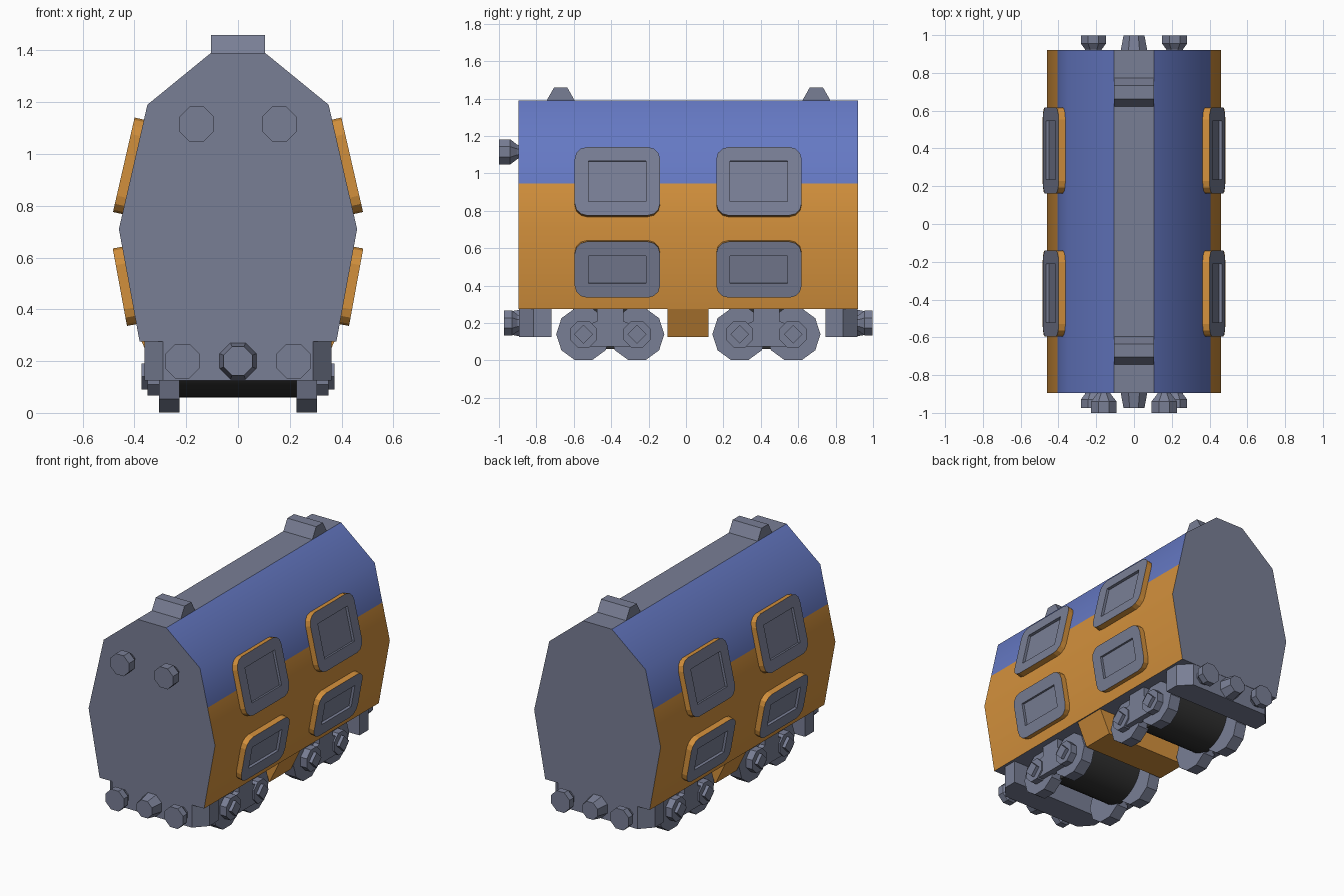
import bpy, bmesh, math
from mathutils import Vector

cube = bpy.data.objects.get("Cube")
if cube:
    bpy.data.objects.remove(cube, do_unlink=True)


def material(name, rgb):
    m = bpy.data.materials.new(name)
    m.use_nodes = True
    m.diffuse_color = (*rgb, 1)
    m.node_tree.nodes["Principled BSDF"].inputs["Base Color"].default_value = (*rgb, 1)
    return m


GREY = material("slate grey", (0.19, 0.21, 0.30))
BLUE = material("roof blue", (0.13, 0.19, 0.55))
ORANGE = material("body orange", (0.65, 0.28, 0.045))
BLACK = material("drum black", (0.03, 0.03, 0.03))


def finish(name, bm, mats, smooth=None):
    bmesh.ops.recalc_face_normals(bm, faces=bm.faces)
    me = bpy.data.meshes.new(name)
    bm.to_mesh(me)
    bm.free()
    for m in mats:
        me.materials.append(m)
    ob = bpy.data.objects.new(name, me)
    bpy.context.collection.objects.link(ob)
    if smooth:
        bpy.ops.object.select_all(action='DESELECT')
        ob.select_set(True)
        bpy.context.view_layer.objects.active = ob
        bpy.ops.object.shade_smooth_by_angle(angle=math.radians(smooth))
    return ob


def loft(rings):
    """Capped skin through rings of equal length."""
    bm = bmesh.new()
    vs = [[bm.verts.new(p) for p in ring] for ring in rings]
    n = len(vs[0])
    for a, b in zip(vs, vs[1:]):
        for i in range(n):
            j = (i + 1) % n
            bm.faces.new((a[i], a[j], b[j], b[i]))
    bm.faces.new(vs[0])
    bm.faces.new(vs[-1])
    return bm


PLACE = {'x': lambda p, t: (t, p[0], p[1]),
         'y': lambda p, t: (p[0], t, p[1]),
         'z': lambda p, t: (p[0], p[1], t)}


def prism(axis, points, lo, hi):
    return loft([[PLACE[axis](p, t) for p in points] for t in (lo, hi)])


def polygon(cx, cz, r, sides, turn=0.0):
    return [(cx + r * math.cos(turn + math.tau * i / sides),
             cz + r * math.sin(turn + math.tau * i / sides)) for i in range(sides)]


def mirrored(half):
    return half + [(-x, z) for x, z in reversed(half)]


# Body shell, coloured by direction and height
FRONT, BACK, SPLIT = -0.895, 0.92, 0.945
bm = prism('y', mirrored([(0.105, 1.39), (0.35, 1.19), (0.406, SPLIT),
                          (0.46, 0.71), (0.38, 0.275)]), FRONT, BACK)
bmesh.ops.recalc_face_normals(bm, faces=bm.faces)
for f in bm.faces:
    if abs(f.normal.x) > 0.5:
        f.material_index = 1 if f.calc_center_median().z > SPLIT else 2
finish("body", bm, [GREY, BLUE, ORANGE], 38.5)

# Roof vents
for i, y in enumerate((-0.67, 0.697)):
    shape = [(y - 0.076, 1.388), (y + 0.076, 1.388), (y + 0.035, 1.46), (y - 0.035, 1.46)]
    finish(f"roof_vent_{i + 1}", prism('x', shape, -0.105, 0.105), [GREY], 60)


def window(name, side, y, low, high, half, inner, z):
    """Rounded frame with a sunken pane, lying on the wall from low to high."""
    a, b = (Vector((side * p[0], 0, p[1])) for p in (low, high))
    up = (b - a).normalized()
    out = Vector((up.z, 0, -up.x)) * side
    base = a + (b - a) * ((z - a.z) / (b.z - a.z)) + Vector((0, y, 0))

    def ring(pts, depth):
        return [bm.verts.new(base + Vector((0, u, 0)) + up * v + out * depth) for u, v in pts]

    bm = bmesh.new()
    r = 0.065
    corners = [(1, 1), (-1, 1), (-1, -1), (1, -1)]
    outline = []
    for k, (su, sv) in enumerate(corners):
        for step in range(4):
            t = math.radians(90 * k + 30 * step)
            outline.append((su * (half[0] - r) + r * math.cos(t),
                            sv * (half[1] - r) + r * math.sin(t)))
    hole = [(su * inner[0], sv * inner[1]) for su, sv in corners]
    back, face = ring(outline, -0.01), ring(outline, 0.037)
    rim, pane = ring(hole, 0.037), ring(hole, 0.02)
    n = len(outline)
    for i in range(n):
        j = (i + 1) % n
        bm.faces.new((back[i], back[j], face[j], face[i])).material_index = 1
    bm.faces.new(back).material_index = 1
    for k in range(4):
        m = (k + 1) % 4
        bm.faces.new(face[4 * k:4 * k + 4] + [face[4 * m], rim[m], rim[k]])
        bm.faces.new((rim[k], rim[m], pane[m], pane[k]))
    bm.faces.new(pane)
    finish(name, bm, [GREY, ORANGE])


for side, word in ((1, "left"), (-1, "right")):
    for end, y in (("front", -0.367), ("rear", 0.39)):
        window(f"upper_window_{word}_{end}", side, y, (0.46, 0.71), (0.35, 1.19),
               (0.228, 0.187), (0.154, 0.112), 0.95)
        window(f"lower_window_{word}_{end}", side, y, (0.38, 0.275), (0.46, 0.71),
               (0.228, 0.152), (0.154, 0.075), 0.492)

# Belly tank between the bogies
finish("belly_tank", prism('y', mirrored([(0.375, 0.28), (0.30, 0.125)]), -0.10, 0.12), [ORANGE])

# Bogies: wheels, drum, side frames and axle caps
AXLE = 0.14
for end, cy in (("front", -0.405), ("rear", 0.43)):
    drum = prism('x', polygon(cy, 0.26, 0.2, 32), -0.24, 0.24)
    finish(f"drum_{end}", drum, [BLACK], 40)
    for side, word in ((1, "left"), (-1, "right")):
        tag = f"{end}_{word}"
        link = [(cy - 0.145, 0.075), (cy + 0.145, 0.075), (cy + 0.145, 0.18),
                (cy + 0.07, 0.21), (cy + 0.07, 0.278), (cy - 0.07, 0.278),
                (cy - 0.07, 0.21), (cy - 0.145, 0.18)]
        finish(f"side_frame_{tag}", prism('x', link, side * 0.29, side * 0.34), [GREY])
        for i, y in enumerate((cy - 0.143, cy + 0.143)):
            finish(f"wheel_{tag}_{i + 1}",
                   prism('x', polygon(y, AXLE, 0.146, 10), side * 0.225, side * 0.305), [GREY])
            finish(f"axle_box_{tag}_{i + 1}",
                   prism('x', polygon(y, AXLE, 0.078, 8, math.pi / 8),
                         side * 0.29, side * 0.35), [GREY])
            finish(f"axle_cap_{tag}_{i + 1}",
                   prism('x', polygon(y, AXLE, 0.05, 4), side * 0.34, side * 0.372), [GREY])


def fitting(name, x, z, stations):
    """Eight-sided turned part; stations are (y, radius)."""
    rings = [[(px, y, pz) for px, pz in polygon(x, z, r, 8, math.pi / 8)] for y, r in stations]
    finish(name, loft(rings), [GREY])


# Buffer beams, buffers and couplers at both ends
for end, face, s in (("front", FRONT, 1), ("rear", BACK, -1)):
    beam = [(0.29, face + s * 0.002), (0.362, face + s * 0.08), (0.362, face + s * 0.175)]
    finish(f"buffer_beam_{end}", prism('z', mirrored(beam), 0.125, 0.28), [GREY])
    for x, word in ((0.215, "left"), (-0.215, "right")):
        fitting(f"buffer_{end}_{word}", x, 0.2,
                [(face + s * 0.02, 0.045), (face - s * 0.005, 0.048),
                 (face - s * 0.035, 0.072), (face - s * 0.078, 0.072)])
    fitting(f"coupler_{end}", 0, 0.2, [(face + s * 0.02, 0.08), (face - s * 0.078, 0.06)])

# Head lamps on the front wall
for x, word in ((0.16, "left"), (-0.16, "right")):
    fitting(f"head_lamp_{word}", x, 1.115,
            [(FRONT + 0.02, 0.036), (FRONT - 0.005, 0.04),
             (FRONT - 0.045, 0.073), (FRONT - 0.105, 0.073)])
